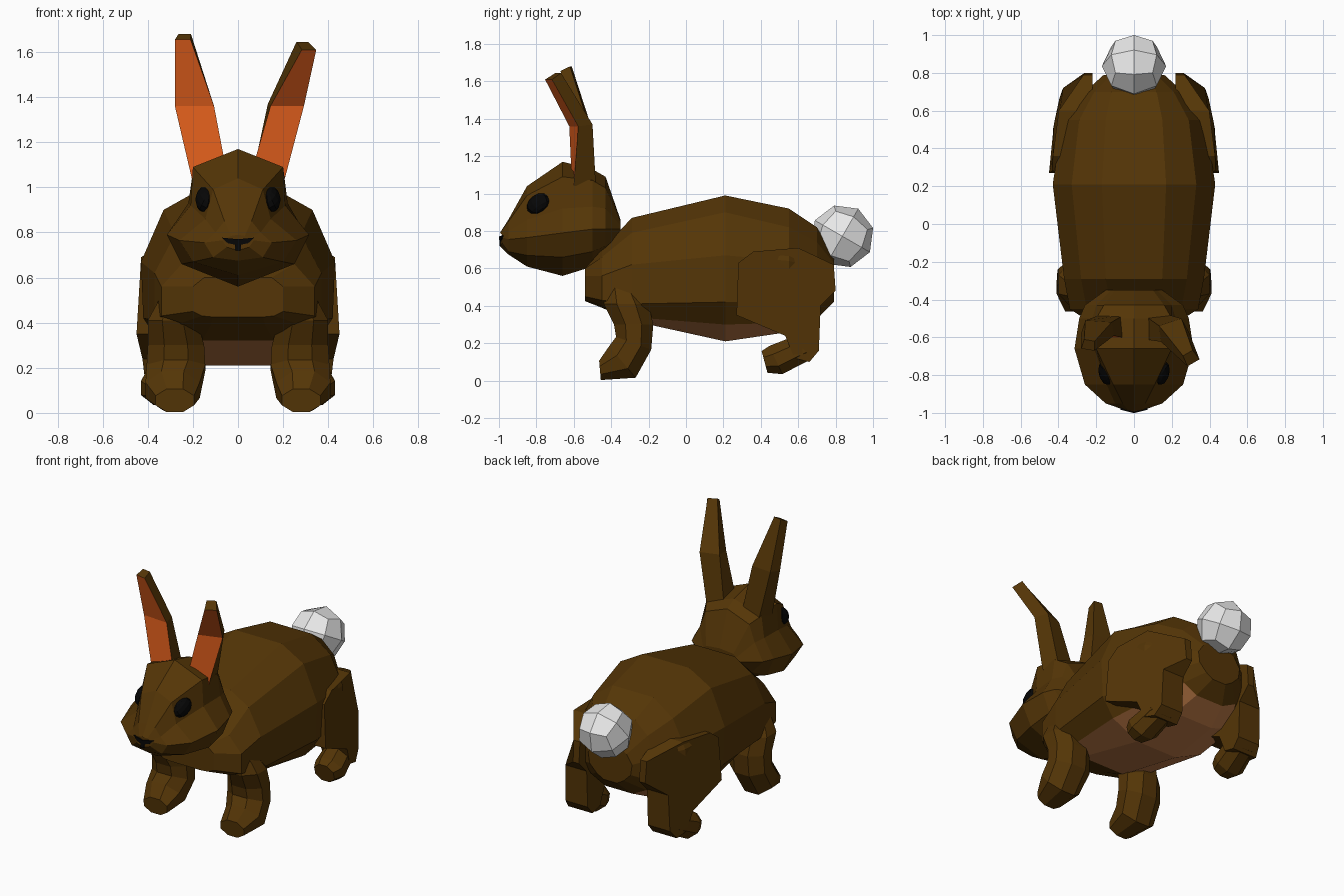
import bpy, bmesh, math
from mathutils import Vector, Matrix

if "Cube" in bpy.data.objects:
    bpy.data.objects.remove(bpy.data.objects["Cube"])


def material(name, rgb):
    m = bpy.data.materials.new(name)
    m.diffuse_color = (*rgb, 1)
    m.use_nodes = True
    m.node_tree.nodes["Principled BSDF"].inputs["Base Color"].default_value = m.diffuse_color
    return m


FUR = material("brown fur", (0.090, 0.036, 0.002))
BELLY = material("tan belly", (0.50, 0.19, 0.06))
INNER = material("orange inner ear", (0.76, 0.115, 0.012))
DARK = material("black", (0.002, 0.002, 0.002))
WHITE = material("white tail", (0.80, 0.80, 0.80))


def finish(name, bm, mats):
    bmesh.ops.recalc_face_normals(bm, faces=bm.faces)
    me = bpy.data.meshes.new(name)
    bm.to_mesh(me)
    bm.free()
    for m in mats:
        me.materials.append(m)
    ob = bpy.data.objects.new(name, me)
    bpy.context.collection.objects.link(ob)
    return ob


def loft(name, rings, mats=(FUR,), accent=lambda span, side: False):
    """Skin a list of closed rings; faces picked by accent get the second material."""
    bm = bmesh.new()
    vs = [[bm.verts.new(p) for p in r] for r in rings]
    n = len(rings[0])
    for s, (a, b) in enumerate(zip(vs, vs[1:])):
        for i in range(n):
            j = (i + 1) % n
            f = bm.faces.new((a[i], a[j], b[j], b[i]))
            f.material_index = int(accent(s, i))
    bm.faces.new(vs[0])
    bm.faces.new(vs[-1])
    return finish(name, bm, mats)


def symmetric(y, half):
    """Full ring at y from the right half, listed top to bottom."""
    left = [(-x, z) for x, z in reversed(half) if x > 0]
    return [(x, y, z) for x, z in list(half) + left]


def limb(name, rings, side):
    """Eight-sided limb; ring = x, y, z, half width, half depth, pitch."""
    out = []
    k = 1 / math.cos(math.pi / 8)
    for x, y, z, rx, ry, pitch in rings:
        p = math.radians(pitch)
        ring = []
        for i in range(8):
            a = (i + 0.5) * math.pi / 4
            u, v = rx * k * math.cos(a), ry * k * math.sin(a)
            ring.append((side * (x + u), y + v * math.cos(p), z - v * math.sin(p)))
        out.append(ring)
    return loft(name, out)


# Body, with a tan belly on the lowest sides between chest and rump
loft("body", [symmetric(y, h) for y, h in (
    (-0.54, ((.11, .60), (.15, .60), (.20, .56), (.20, .45), (.16, .43), (.11, .425))),
    (-0.45, ((.12, .70), (.25, .66), (.34, .56), (.34, .43), (.25, .40), (.12, .39))),
    (-0.29, ((.15, .87), (.28, .79), (.37, .62), (.37, .41), (.27, .34), (.16, .32))),
    (0.21, ((.17, .99), (.33, .90), (.43, .67), (.42, .42), (.34, .30), (.15, .21))),
    (0.55, ((.15, .92), (.29, .82), (.38, .64), (.38, .42), (.30, .31), (.14, .26))),
    (0.70, ((.12, .82), (.21, .74), (.26, .60), (.26, .45), (.20, .38), (.10, .33))),
    (0.79, ((.07, .66), (.12, .63), (.16, .57), (.15, .50), (.10, .45), (.05, .42))),
)], (FUR, BELLY), lambda s, i: 2 <= s <= 4 and i in (4, 5, 6))

# Head, with a slightly pointed snout
rings = [symmetric(y, h) for y, h in (
    (-0.995, ((0, .79), (.03, .785), (.05, .775), (.07, .765), (.05, .735), (0, .72))),
    (-0.95, ((0, .86), (.06, .85), (.10, .80), (.15, .755), (.11, .69), (0, .675))),
    (-0.85, ((0, 1.04), (.11, .99), (.145, .86), (.26, .765), (.20, .67), (0, .61))),
    (-0.66, ((0, 1.17), (.20, 1.09), (.21, .92), (.315, .79), (.25, .66), (0, .56))),
    (-0.50, ((0, 1.13), (.20, 1.07), (.22, .93), (.29, .81), (.24, .69), (0, .61))),
    (-0.43, ((0, 1.09), (.16, 1.03), (.20, .92), (.26, .81), (.18, .72), (0, .68))),
    (-0.35, ((0, .86), (.10, .85), (.12, .83), (.15, .81), (.10, .77), (0, .75))),
)]
rings[0] = [(x, y + .25 * abs(x), z) for x, y, z in rings[0]]
loft("head", rings)


# Ears: a flat orange front panel with a brown back
def ear(name, rings):
    out = []
    for x, y, z, w, d, yaw, lift in rings:
        c, s = math.cos(math.radians(yaw)), math.sin(math.radians(yaw))
        out.append([(x + u * c - v * s, y + u * s + v * c, z + (lift if v else 0))
                    for u, v in ((-w, 0), (w, 0), (.8 * w, d), (-.8 * w, d))])
    loft(name, out, (FUR, INNER), lambda s, i: i == 0)


ear("left_ear", ((-.125, -.605, 1.04, .08, .12, 0, 0),
                 (-.193, -.585, 1.36, .087, .07, -4, .01),
                 (-.245, -.665, 1.655, .035, .05, -10, .025)))
ear("right_ear", ((.13, -.605, 1.04, .078, .12, 3, 0),
                  (.218, -.60, 1.36, .078, .085, 18, .01),
                  (.315, -.735, 1.61, .037, .06, 30, .035)))

# Thigh and shank outline in the side plane (y, z)
THIGH = ((.28, .63), (.36, .69), (.60, .71), (.79, .62), (.80, .48), (.72, .40),
         (.71, .16), (.66, .10), (.58, .12), (.53, .24), (.27, .35))


def thigh_x(y, z):
    if y < .40:
        base = .45
    elif y < .70:
        base = .45 - .15 * (y - .40)
    else:
        base = .405 - 1.35 * (y - .70)
    return base - .06 * abs(z - .35)


for side, label in ((1, "right"), (-1, "left")):
    # Front leg and paw
    limb(label + "_front_leg", (
        (.27, -.35, .52, .07, .08, 0),
        (.29, -.32, .41, .11, .12, 0),
        (.275, -.28, .30, .125, .105, 0),
        (.275, -.28, .20, .13, .10, 20),
        (.29, -.34, .10, .12, .11, 50),
        (.28, -.46, .055, .085, .052, 85)), side)

    # Thigh running down into the shank
    inner = [(side * .22, y, z) for y, z in THIGH]
    outer = [(side * thigh_x(y, z), y, z) for y, z in THIGH]
    loft(label + "_thigh", (inner, outer))

    # Hind foot
    limb(label + "_hind_foot", (
        (.315, .62, .175, .085, .08, 45),
        (.335, .48, .11, .095, .083, 65),
        (.335, .42, .10, .07, .06, 75)), side)

    # Eye
    bm = bmesh.new()
    bmesh.ops.create_uvsphere(bm, u_segments=10, v_segments=6, radius=1)
    turn = (Matrix.Translation((.15, -.79, .947))
            @ Matrix.Rotation(math.radians(-20), 4, 'Z')
            @ Matrix.Rotation(math.radians(-14), 4, 'Y')
            @ Matrix.Rotation(math.radians(35), 4, 'X')
            @ Matrix.Diagonal((.036, .070, .050, 1)))
    bmesh.ops.transform(bm, matrix=turn, verts=bm.verts)
    for v in bm.verts:
        v.co.x *= side
    finish(label + "_eye", bm, (DARK,))

# Nose and mouth plate, bent to follow the snout
NOSE = ((-.072, .777), (0, .770), (.072, .777), (.045, .752), (.014, .746),
        (.012, .72), (-.012, .72), (-.014, .746), (-.045, .752))
loft("nose", [[(x, y + .25 * abs(x), z) for x, z in NOSE] for y in (-1.001, -.992)], (DARK,))

# Round faceted tail
bm = bmesh.new()
bmesh.ops.create_cube(bm, size=2)
bmesh.ops.subdivide_edges(bm, edges=bm.edges[:], cuts=1, use_grid_fill=True)
spin = Matrix.Rotation(math.radians(-30), 3, 'X')
for v in bm.verts:
    v.co = Vector((0, .836, .772)) + spin @ v.co.normalized() * .17
finish("tail", bm, (WHITE,))
